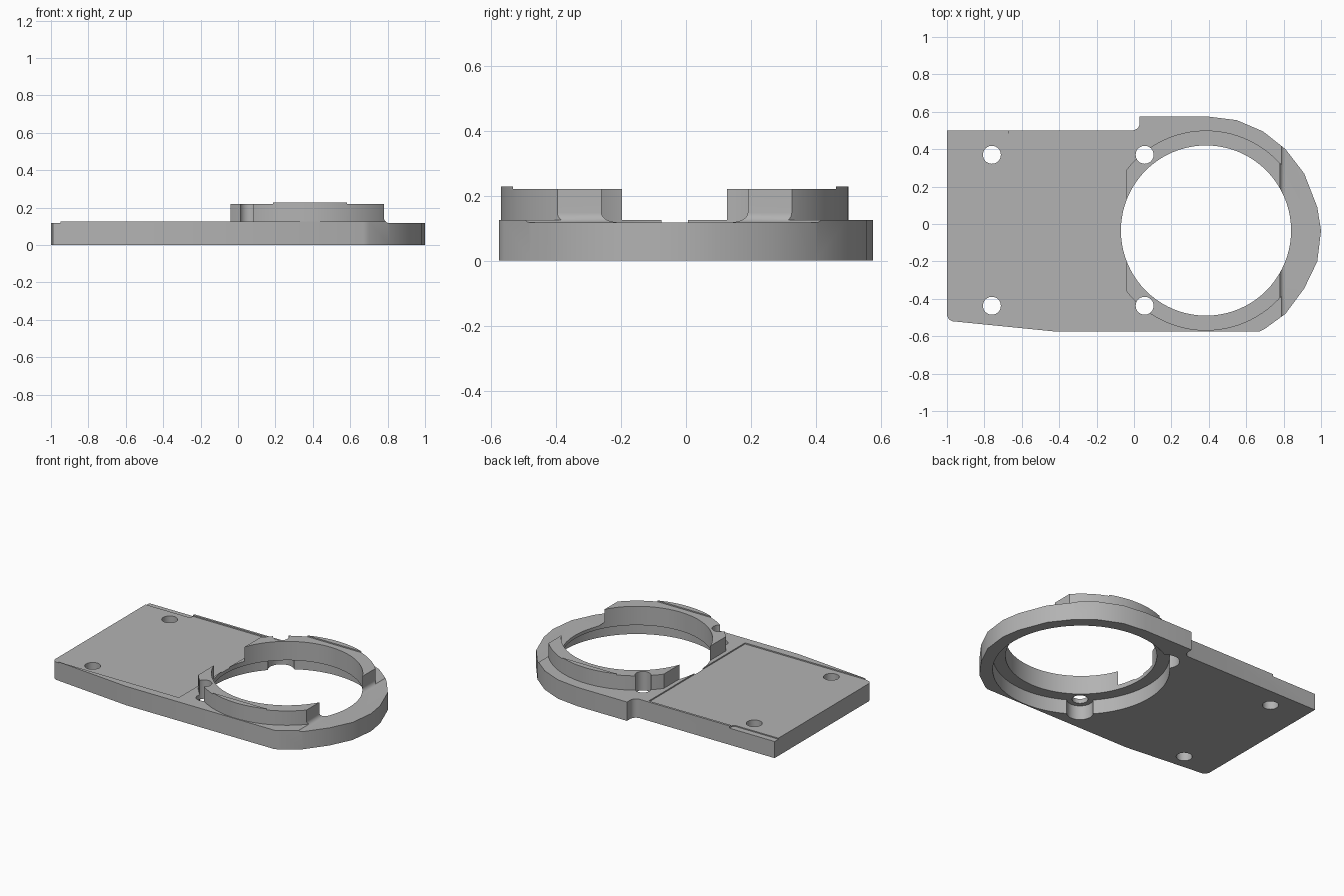
import bpy, bmesh, math
from mathutils import Vector

cube = bpy.data.objects.get("Cube")
if cube:
    bpy.data.objects.remove(cube, do_unlink=True)

grey = bpy.data.materials.new("plain grey")
grey.use_nodes = True
grey.diffuse_color = (0.45, 0.45, 0.45, 1)
grey.node_tree.nodes["Principled BSDF"].inputs["Base Color"].default_value = (0.45, 0.45, 0.45, 1)

CX, CY = 0.385, -0.035            # centre of the large opening
HOLE_R, RING_R = 0.455, 0.535
TOP, FLOOR, RIM = 0.125, 0.117, 0.228
HIGH = 0.4                        # cutters reach up to here


def prism(name, points, low, high, axis="z"):
    """Extrude a closed outline along z, or an xz outline along y."""
    bm = bmesh.new()
    place = (lambda p: (p[0], p[1], low)) if axis == "z" else (lambda p: (p[0], low, p[1]))
    face = bm.faces.new([bm.verts.new(place(p)) for p in points])
    step = Vector((0, 0, high - low)) if axis == "z" else Vector((0, high - low, 0))
    top = bmesh.ops.extrude_face_region(bm, geom=[face])["geom"]
    bmesh.ops.translate(bm, vec=step, verts=[v for v in top if isinstance(v, bmesh.types.BMVert)])
    bmesh.ops.recalc_face_normals(bm, faces=bm.faces)
    mesh = bpy.data.meshes.new(name)
    bm.to_mesh(mesh)
    bm.free()
    mesh.materials.append(grey)
    obj = bpy.data.objects.new(name, mesh)
    bpy.context.collection.objects.link(obj)
    return obj


def arc(cx, cy, r, start, end, steps):
    angles = [start + (end - start) * i / steps for i in range(steps + 1)]
    return [(cx + r * math.cos(a), cy + r * math.sin(a)) for a in angles]


def cylinder(name, x, y, r, low, high, sides):
    return prism(name, arc(x, y, r, 0, math.tau, sides)[:-1], low, high)


def box(name, x0, x1, y0, y1, low, high):
    return prism(name, [(x0, y0), (x1, y0), (x1, y1), (x0, y1)], low, high)


def combine(target, tool, operation="DIFFERENCE"):
    mod = target.modifiers.new(tool.name, "BOOLEAN")
    mod.operation, mod.solver, mod.object = operation, "EXACT", tool
    bpy.context.view_layer.objects.active = target
    bpy.ops.object.modifier_apply(modifier=mod.name)
    bpy.data.objects.remove(tool, do_unlink=True)


# Plate with a faceted round end and a filleted step at the back
outline = [(-1, 0.5), (-0.01, 0.5)]
outline += arc(-0.01, 0.54, 0.04, -math.pi / 2, 0, 5)[1:]
outline += [(0.03, 0.575), (0.39, 0.575), (0.55, 0.555), (0.69, 0.495), (0.81, 0.4),
            (0.91, 0.27), (0.98, 0.09), (1, -0.035), (0.98, -0.2), (0.91, -0.345),
            (0.81, -0.48), (0.7, -0.56), (0.67, -0.575), (-0.42, -0.575),
            (-0.97, -0.52), (-0.99, -0.51), (-1, -0.49)]
plate = prism("mounting_plate", outline, 0, TOP)

# Raised collar, cut flat on its inner side
half = math.acos((-0.04 - CX) / RING_R)
collar = prism("collar", arc(CX, CY, RING_R, -half, half, 72), 0.06, RIM)
combine(plate, collar, "UNION")

# Lower the collar between its two narrow outer ridges
combine(plate, box("ridge_cutter", -0.3, 0.95, CY - 0.497, CY + 0.497, 0.22, HIGH))

# Lowered, filleted shelf across the round end
r = 0.03
shelf = arc(0.78 + r, FLOOR + r, r, math.pi, 1.5 * math.pi, 8)
combine(plate, prism("shelf_cutter", shelf + [(1.2, FLOOR), (1.2, HIGH), (0.78, HIGH)], -1, 1, "y"))

# Shallow panel recess and the small scoop at the back corner
combine(plate, box("panel_cutter", -1.2, -0.068, -0.522, 0.485, FLOOR, HIGH))
scoop = [(-1.1, 0.46)] + arc(-0.69, 0.48, 0.02, -math.pi / 2, 0, 5) + [(-0.67, 0.6), (-1.1, 0.6)]
combine(plate, prism("scoop_cutter", scoop, 0.11, HIGH))

# Large opening with a wider pocket underneath
combine(plate, cylinder("opening_cutter", CX, CY, HOLE_R, -0.1, HIGH, 80))
combine(plate, cylinder("pocket_cutter", CX, CY, 0.532, -0.1, 0.095, 80))

# Four screw holes, the pair by the collar counterbored from below
for y in (0.37, -0.437):
    combine(plate, cylinder("counterbore_cutter", 0.057, y, 0.08, -0.1, 0.0951, 32))
    for x in (-0.76, 0.057):
        combine(plate, cylinder("screw_cutter", x, y, 0.048, -0.1, HIGH, 32))

# Smooth the round walls, keep the edges sharp
bpy.ops.object.select_all(action="DESELECT")
plate.select_set(True)
bpy.context.view_layer.objects.active = plate
bpy.ops.object.shade_smooth_by_angle(angle=math.radians(30))
